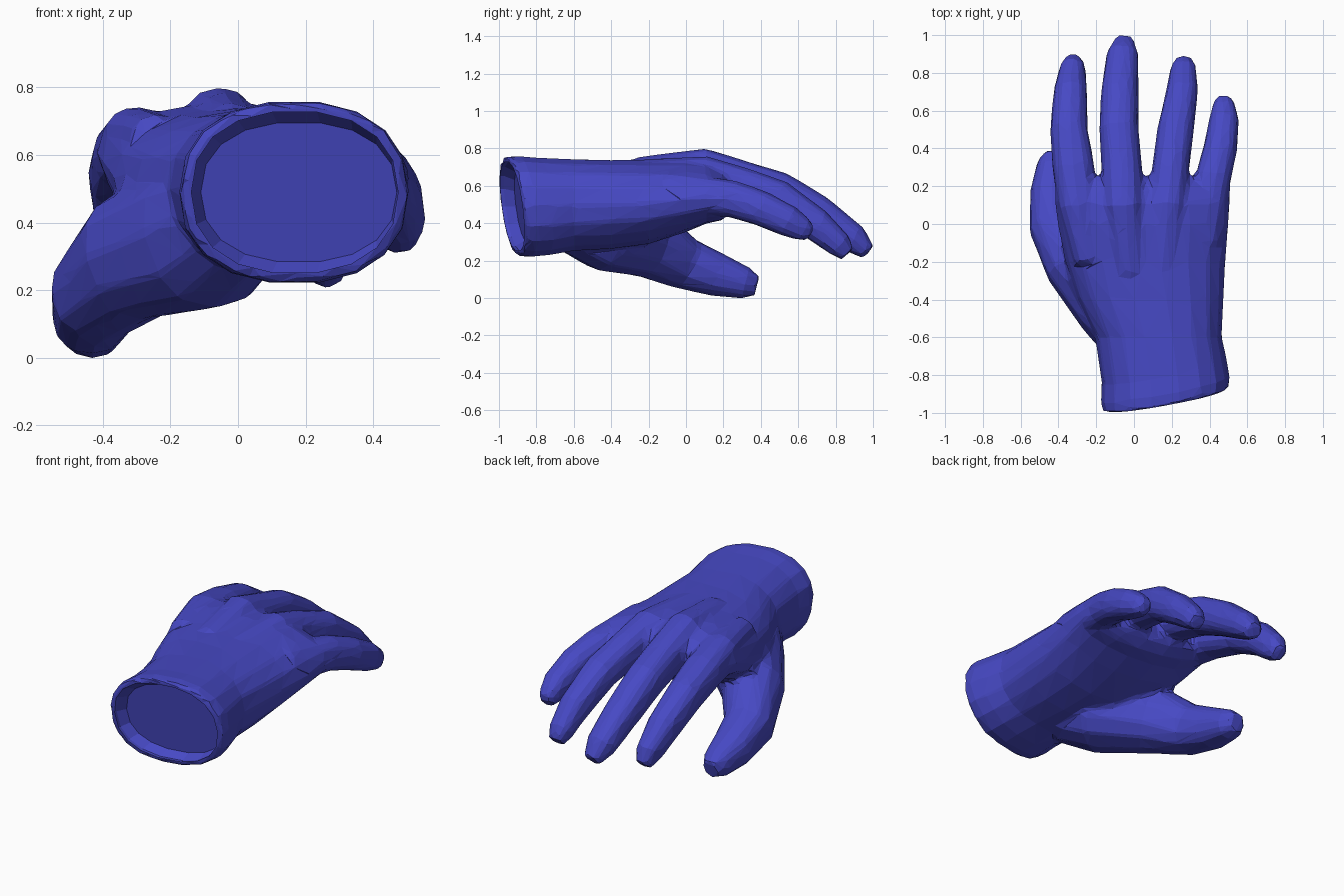
import bpy, bmesh, math
from mathutils import Vector

blue = bpy.data.materials.new("glove_blue")
blue.diffuse_color = (0.062, 0.066, 0.55, 1)


def oval(centre, rx, rz, tangent=(0, 1, 0), n=18, power=2.3):
    """Superellipse ring around a centre, square to the tangent."""
    t = Vector(tangent).normalized()
    side = t.cross(Vector((0, 0, 1))).normalized()
    up = side.cross(t)
    pts = []
    for i in range(n):
        a = 2 * math.pi * i / n
        c, s = math.cos(a), math.sin(a)
        u = math.copysign(abs(c) ** (2 / power), c) * rx
        v = math.copysign(abs(s) ** (2 / power), s) * rz
        pts.append(Vector(centre) + side * u + up * v)
    return pts


def loft(bm, rings):
    """Closed skin through the rings, capped at both ends."""
    loops = [[bm.verts.new(p) for p in r] for r in rings]
    n = len(loops[0])
    for a, b in zip(loops, loops[1:]):
        for i in range(n):
            bm.faces.new((a[i], a[(i + 1) % n], b[(i + 1) % n], b[i]))
    bm.faces.new(loops[0][::-1])
    bm.faces.new(loops[-1])


def tube(bm, path):
    """Finger along (x, y, z, half width, half thickness) points."""
    pts = [Vector(p[:3]) for p in path]
    rings = []
    for i, p in enumerate(path):
        t = pts[min(i + 1, len(pts) - 1)] - pts[max(i - 1, 0)]
        rings.append(oval(pts[i], p[3], p[4], t, 12))
    loft(bm, rings)


def wrist_rings(profile):
    """Rings (y, x, half width, half height) sheared to the slanted wrist opening."""
    rings = []
    for y, x, rx, rz in profile:
        ring = oval((x, y, 0.49), rx, rz, n=18)
        for p in ring:
            p.y += (p.x - 0.165) * 0.18 - (p.z - 0.49) * 0.13
        rings.append(ring)
    return rings


def finish(bm, name):
    bmesh.ops.recalc_face_normals(bm, faces=bm.faces)
    mesh = bpy.data.meshes.new(name)
    bm.to_mesh(mesh)
    bm.free()
    mesh.materials.append(blue)
    ob = bpy.data.objects.new(name, mesh)
    bpy.context.collection.objects.link(ob)
    return ob


hand = bmesh.new()

# palm: y, left, right, bottom, top, roundness, drop towards the little finger
palm = [(-0.60, -0.205, 0.465, 0.25, 0.745, 2.3, 0.0),
        (-0.40, -0.30, 0.475, 0.26, 0.74, 2.3, 0.0),
        (-0.20, -0.365, 0.485, 0.29, 0.745, 2.2, 0.02),
        (0.00, -0.405, 0.50, 0.36, 0.755, 2.2, 0.05),
        (0.11, -0.42, 0.51, 0.41, 0.745, 2.2, 0.07),
        (0.19, -0.42, 0.51, 0.43, 0.715, 2.1, 0.09),
        (0.25, -0.39, 0.47, 0.48, 0.66, 2.1, 0.10)]
rings = wrist_rings([(-0.93, 0.166, 0.336, 0.268), (-0.87, 0.166, 0.341, 0.272),
                     (-0.78, 0.160, 0.332, 0.264)])
for y, l, r, b, t, power, drop in palm:
    ring = oval(((l + r) / 2, y, (b + t) / 2), (r - l) / 2, (t - b) / 2, n=18, power=power)
    for p in ring:
        p.z -= drop * (p.x + 0.05)
    rings.append(ring)
loft(hand, rings)

# four fingers, each starting as a knuckle on the back of the hand
tube(hand, [(-0.24, -0.2, 0.62, 0.08, 0.10), (-0.30, 0.1, 0.625, 0.105, 0.12),
            (-0.32, 0.3, 0.595, 0.112, 0.11),
            (-0.345, 0.5, 0.54, 0.10, 0.105), (-0.337, 0.7, 0.42, 0.09, 0.095),
            (-0.325, 0.82, 0.31, 0.07, 0.08), (-0.32, 0.87, 0.25, 0.045, 0.045)])
tube(hand, [(-0.02, -0.25, 0.64, 0.09, 0.115), (-0.055, 0.1, 0.67, 0.11, 0.132),
            (-0.065, 0.3, 0.62, 0.108, 0.115),
            (-0.08, 0.5, 0.565, 0.105, 0.11), (-0.075, 0.7, 0.455, 0.10, 0.10),
            (-0.06, 0.9, 0.315, 0.085, 0.08), (-0.05, 0.975, 0.245, 0.05, 0.045)])
tube(hand, [(0.15, -0.25, 0.63, 0.09, 0.11), (0.175, 0.1, 0.63, 0.11, 0.13),
            (0.195, 0.3, 0.59, 0.098, 0.11),
            (0.22, 0.5, 0.53, 0.097, 0.10), (0.255, 0.7, 0.39, 0.085, 0.09),
            (0.262, 0.82, 0.285, 0.07, 0.07), (0.265, 0.865, 0.235, 0.045, 0.045)])
tube(hand, [(0.36, -0.1, 0.57, 0.10, 0.11), (0.42, 0.25, 0.53, 0.095, 0.10),
            (0.457, 0.4, 0.48, 0.09, 0.095), (0.477, 0.55, 0.41, 0.08, 0.085),
            (0.475, 0.63, 0.365, 0.06, 0.065), (0.472, 0.667, 0.34, 0.038, 0.04)])

# thumb, with the fleshy base running into the palm
tube(hand, [(0.04, -0.68, 0.46, 0.16, 0.18), (-0.10, -0.42, 0.365, 0.22, 0.225),
            (-0.31, -0.2, 0.295, 0.175, 0.19), (-0.42, 0.0, 0.182, 0.14, 0.14),
            (-0.435, 0.18, 0.12, 0.115, 0.115), (-0.43, 0.32, 0.08, 0.085, 0.085),
            (-0.43, 0.38, 0.065, 0.05, 0.055)])
# web between thumb and first finger
tube(hand, [(-0.08, -0.58, 0.48, 0.12, 0.13), (-0.25, -0.27, 0.45, 0.11, 0.13),
            (-0.33, -0.09, 0.42, 0.06, 0.08)])

hand_ob = finish(hand, "gloved_hand")

# shallow hollow inside the wrist
hollow = bmesh.new()
loft(hollow, wrist_rings([(-1.15, 0.168, 0.306, 0.240), (-0.91, 0.168, 0.306, 0.240),
                          (-0.86, 0.180, 0.290, 0.208)]))
cutter = finish(hollow, "wrist_hollow_cutter")
cutter.hide_render = True

# weld the overlapping parts into one skin, facet it, then open the wrist
m = hand_ob.modifiers.new("weld", 'REMESH')
m.mode = 'VOXEL'
m.voxel_size = 0.016
m = hand_ob.modifiers.new("soften", 'SMOOTH')
m.iterations = 6
m.factor = 0.5
m = hand_ob.modifiers.new("facet", 'DECIMATE')
m.ratio = 0.04
m = hand_ob.modifiers.new("open", 'BOOLEAN')
m.operation = 'DIFFERENCE'
m.solver = 'EXACT'
m.object = cutter
bpy.context.view_layer.objects.active = hand_ob
hand_ob.select_set(True)
for name in ("weld", "soften", "facet", "open"):
    bpy.ops.object.modifier_apply(modifier=name)
bpy.data.objects.remove(cutter)
for f in hand_ob.data.polygons:
    f.use_smooth = False
    f.material_index = 0
